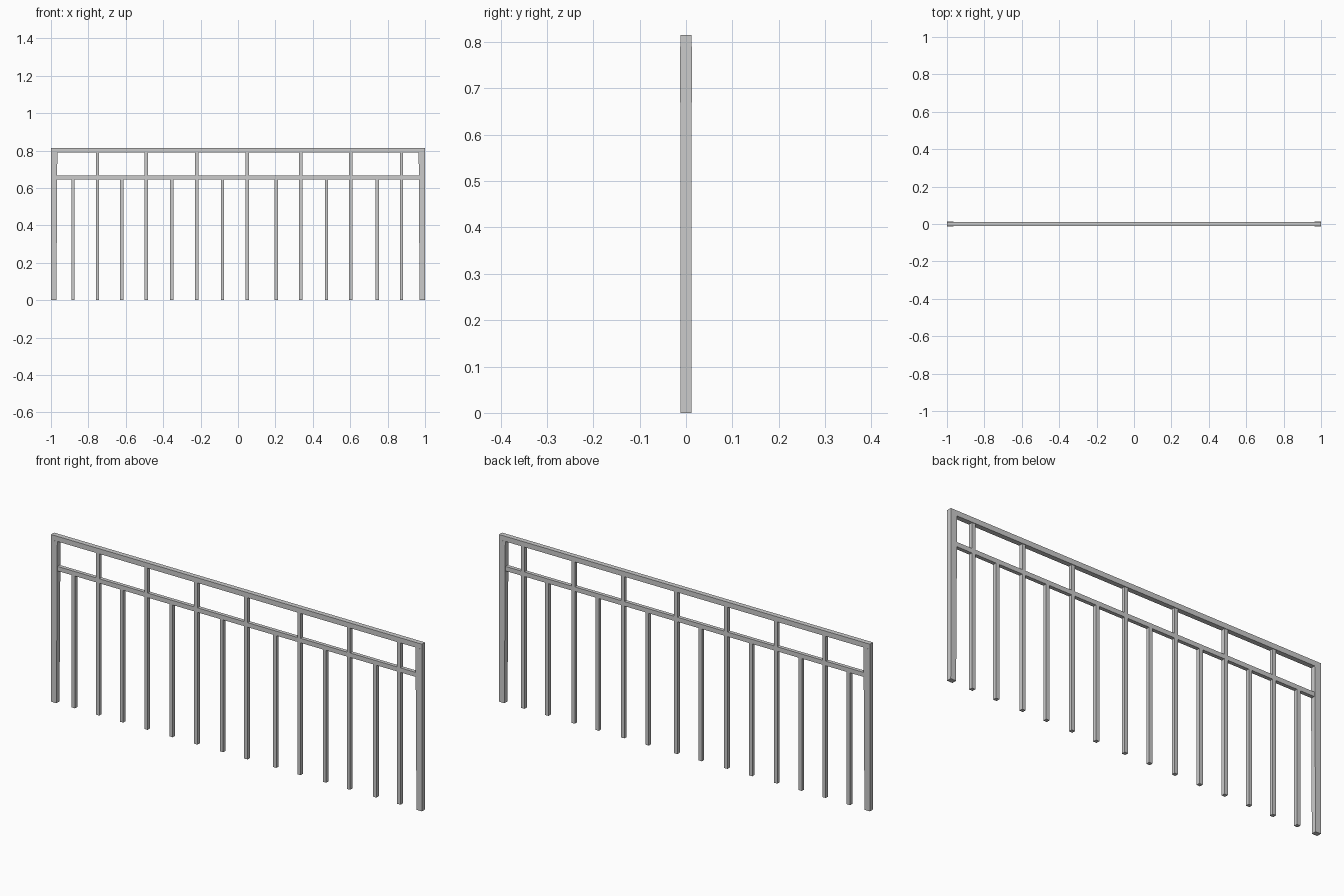
import bpy, bmesh

if "Cube" in bpy.data.objects:
    bpy.data.objects.remove(bpy.data.objects["Cube"])


def box(name, x0, x1, z0, z1, depth):
    bm = bmesh.new()
    bmesh.ops.create_cube(bm, size=1)
    for v in bm.verts:
        v.co.x = x1 if v.co.x > 0 else x0
        v.co.z = z1 if v.co.z > 0 else z0
        v.co.y *= depth
    me = bpy.data.meshes.new(name)
    bm.to_mesh(me)
    bm.free()
    ob = bpy.data.objects.new(name, me)
    bpy.context.collection.objects.link(ob)
    return ob


TOP, RAIL_LOW = 0.815, 0.79
MID_LOW, MID_HIGH = 0.645, 0.667
BAR = 0.018

# End posts, tapering very slightly towards the foot
for side, label in ((-1, "left"), (1, "right")):
    post = box(label + "_post", min(side, side * 0.966), max(side, side * 0.966), 0, RAIL_LOW, 0.025)
    for v in post.data.vertices:
        if v.co.z < 0.1:
            v.co.y *= 0.95
            if abs(v.co.x) < 0.98:
                v.co.x = side * 0.971

# Horizontal rails
box("top_rail", -1, 1, RAIL_LOW, TOP, 0.024)
box("middle_rail", -0.967, 0.967, MID_LOW, MID_HIGH, 0.018)

# Vertical bars; every second one carries on up to the top rail
xs = (-0.882, -0.751, -0.622, -0.49, -0.355, -0.221, -0.083,
      0.049, 0.204, 0.335, 0.473, 0.602, 0.744, 0.874)
for i, x in enumerate(xs):
    box(f"baluster_{i + 1}", x - BAR / 2, x + BAR / 2, 0, MID_LOW, BAR)
    if i % 2:
        box(f"upper_baluster_{i // 2 + 1}", x - BAR / 2, x + BAR / 2, MID_HIGH, RAIL_LOW, BAR)
